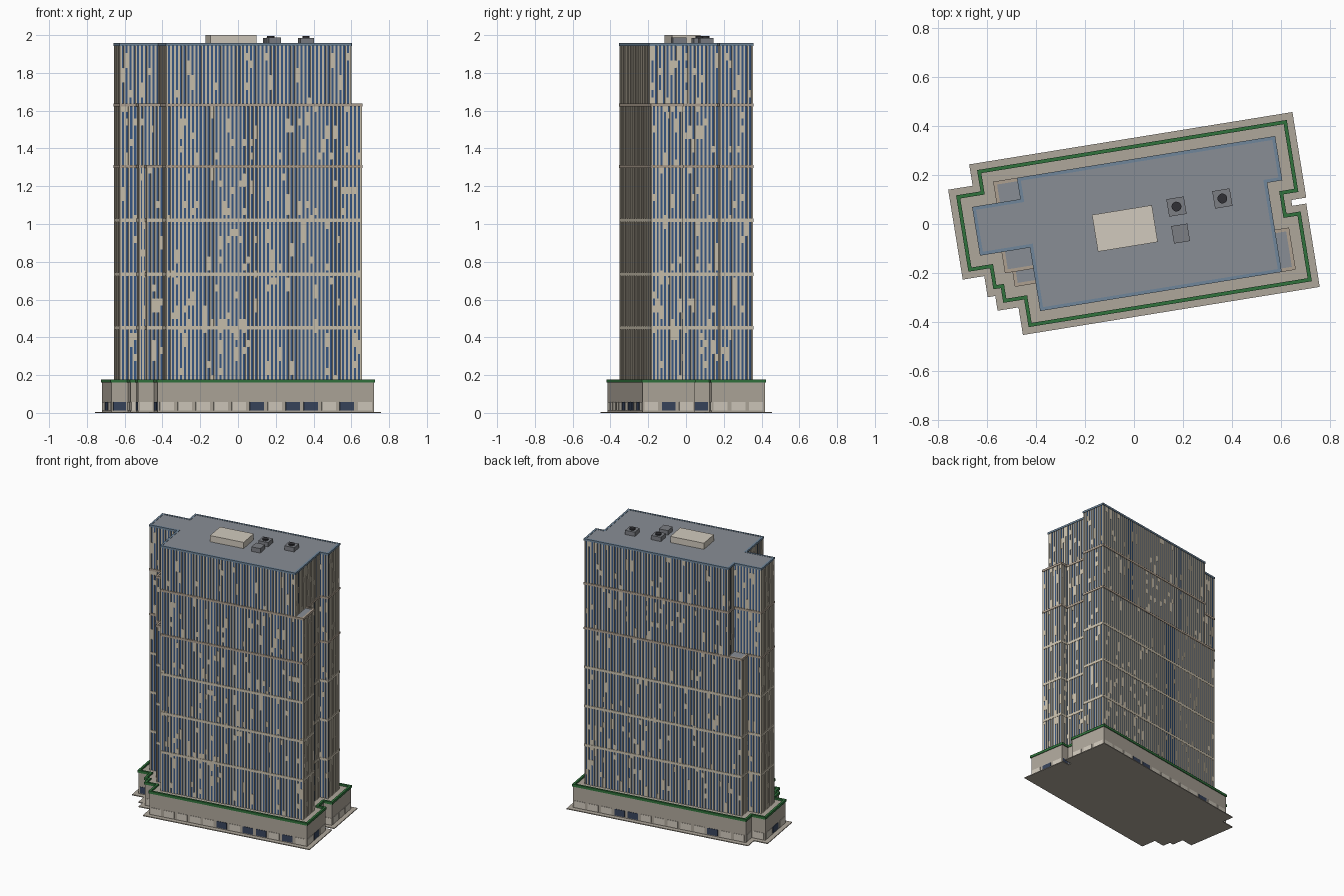
import bpy, bmesh, math, random
from mathutils import Vector

if "Cube" in bpy.data.objects:
    bpy.data.objects.remove(bpy.data.objects["Cube"])

random.seed(4)
ANGLE = math.radians(9.2)      # whole building is turned on its plot
PITCH, FLOOR = 0.021, 0.0357   # window bay width, storey height


def material(name, rgb):
    m = bpy.data.materials.new(name)
    m.diffuse_color = (*rgb, 1)
    m.use_nodes = True
    m.node_tree.nodes["Principled BSDF"].inputs["Base Color"].default_value = m.diffuse_color
    return m


BEIGE = material("beige", (0.60, 0.54, 0.43))
GLASS = material("blue_glass", (0.04, 0.10, 0.24))
DARK = material("dark_glass", (0.04, 0.06, 0.11))
STONE = material("stone", (0.43, 0.39, 0.33))
LEDGE = material("ledge", (0.42, 0.35, 0.28))
PALE = material("pale", (0.64, 0.59, 0.51))
GREEN = material("green", (0.03, 0.17, 0.045))
ROOF = material("roof_grey", (0.25, 0.27, 0.30))
TRIM = material("trim_blue", (0.16, 0.24, 0.33))
METAL = material("metal", (0.20, 0.21, 0.23))
BLACK = material("fan_black", (0.03, 0.03, 0.035))


def finish(name, bm, mat):
    bmesh.ops.recalc_face_normals(bm, faces=bm.faces[:])
    me = bpy.data.meshes.new(name)
    bm.to_mesh(me)
    bm.free()
    me.materials.append(mat)
    ob = bpy.data.objects.new(name, me)
    ob.rotation_euler.z = ANGLE
    bpy.context.collection.objects.link(ob)
    return ob


def edges(poly):
    for i, p in enumerate(poly):
        a, b = Vector(p), Vector(poly[(i + 1) % len(poly)])
        d = (b - a).normalized()
        yield a, b, d, Vector((d.y, -d.x))


def offset(poly, dist):
    # right-angled outline, so a mitre is the sum of both edge normals
    n = [e[3] for e in edges(poly)]
    return [tuple(Vector(p) + dist * (n[i] + n[i - 1])) for i, p in enumerate(poly)]


def prism(name, poly, z0, z1, mat):
    bm = bmesh.new()
    f = bm.faces.new([bm.verts.new((x, y, z0)) for x, y in poly])
    r = bmesh.ops.extrude_face_region(bm, geom=[f], use_keep_orig=True)
    vs = [g for g in r["geom"] if isinstance(g, bmesh.types.BMVert)]
    bmesh.ops.translate(bm, verts=vs, vec=(0, 0, z1 - z0))
    return finish(name, bm, mat)


def ring(name, poly, out, inn, z0, z1, mat):
    bm = bmesh.new()
    o, i = offset(poly, out), offset(poly, inn)
    loops = [[bm.verts.new((*p, z)) for p in q]
             for q, z in ((o, z0), (o, z1), (i, z1), (i, z0))]
    n = len(poly)
    for k in range(4):
        a, b = loops[k], loops[(k + 1) % 4]
        for j in range(n):
            bm.faces.new((a[j], a[(j + 1) % n], b[(j + 1) % n], b[j]))
    return finish(name, bm, mat)


def wall_box(bm, p, d, n, width, depth, z0, z1):
    # box standing on a wall, open at the hidden back
    h = d * width / 2
    base = [p - h, p - h + n * depth, p + h + n * depth, p + h]
    lo = [bm.verts.new((*q, z0)) for q in base]
    hi = [bm.verts.new((*q, z1)) for q in base]
    for k in range(3):
        bm.faces.new((lo[k], lo[k + 1], hi[k + 1], hi[k]))
    bm.faces.new(hi)
    bm.faces.new(lo[::-1])


# Footprints, counter-clockwise from the front left corner
base = [(-.486, -.341), (.673, -.341), (.673, -.063), (.615, -.063),
        (.615, .027), (.677, .027), (.677, .314), (-.591, .314),
        (-.591, .226), (-.692, .226), (-.692, -.079), (-.603, -.079),
        (-.603, -.166), (-.572, -.166), (-.572, -.227), (-.486, -.227)]
low = offset(base, -.06)
back_left = [(-.433, .254), (-.433, .166), (-.632, .166), (-.632, -.019)]
mid = low[:7] + back_left + [(-.543, -.019), (-.543, -.106), (-.426, -.106)]
top = [low[0], (.555, -.281), (.555, .087), low[5], low[6]] + back_left + [(-.426, -.019)]

# Plinth, podium and hedge
prism("pavement", offset(base, .033), 0, .006, STONE)
prism("podium", base, .006, .165, STONE)
ring("hedge", base, .005, -.010, .160, .178, GREEN)

# Podium shop windows
light, dark = bmesh.new(), bmesh.new()
for e, (a, b, d, n) in enumerate(edges(base)):
    length = (b - a).length
    count = max(1, round(length / .097))
    step = length / count
    for i in range(count):
        shade = i in (5, 7, 8, 10) if e == 0 else (e == 10 or random.random() < .2)
        wall_box(dark if shade else light, a + d * step * (i + .5), d, n,
                 step * .78, .003, .012, .058)
finish("shop_windows_light", light, PALE)
finish("shop_windows_dark", dark, DARK)


# Tower tiers: glass core, vertical fins and random solid panels
def tier(name, poly, z0, z1):
    prism(name + "_glass", poly, z0, z1, GLASS)
    fins, panels = bmesh.new(), bmesh.new()
    floors = int((z1 - z0) / FLOOR)
    fh = (z1 - z0) / floors
    for a, b, d, n in edges(poly):
        length = (b - a).length
        count = max(2, round(length / PITCH))
        step = length / count
        for i in range(count + 1):
            wall_box(fins, a + d * step * i, d, n, .0095, .005, z0, z1)
        for i in range(count):
            k = 0
            while k < floors:
                run = 1
                if random.random() < .07:
                    run = random.choice((1, 1, 2))
                    wall_box(panels, a + d * step * (i + .5), d, n, step, .003,
                             z0 + k * fh, z0 + min(k + run, floors) * fh)
                k += run
    finish(name + "_fins", fins, BEIGE)
    finish(name + "_panels", panels, BEIGE)


tier("lower_tower", low, .165, 1.305)
tier("middle_tower", mid, 1.305, 1.63)
tier("upper_tower", top, 1.63, 1.945)

# Floor bands, setback ledges and roofs
for z in (.45, .735, 1.02):
    ring("floor_band", low, .006, -.004, z - .009, z + .009, BEIGE)
for poly, z in ((low, 1.305), (mid, 1.63)):
    ring("setback_ledge", poly, .008, -.006, z - .008, z + .008, LEDGE)
    prism("setback_roof", offset(poly, -.003), z - .006, z + .004, ROOF)
ring("parapet", top, .008, -.006, 1.943, 1.957, TRIM)
prism("main_roof", offset(top, -.003), 1.935, 1.955, ROOF)


# Rooftop plant
def roof_box(name, x, y, w, l, z0, z1, mat):
    ob = prism(name, [(-w/2, -l/2), (w/2, -l/2), (w/2, l/2), (-w/2, l/2)], z0, z1, mat)
    ob.location = (x, y, 0)


roof_box("penthouse", -.037, -.018, .247, .152, 1.95, 2.0, PALE)
for x, y in ((.173, .071), (.36, .104)):
    roof_box("cooling_unit", x, y, .072, .072, 1.95, 1.986, METAL)
    bm = bmesh.new()
    bmesh.ops.create_cone(bm, cap_ends=True, segments=16, radius1=.02,
                          radius2=.02, depth=.012)
    finish("cooling_fan", bm, BLACK).location = (x, y, 1.989)
roof_box("vent_box", .19, -.039, .066, .072, 1.95, 1.988, METAL)
